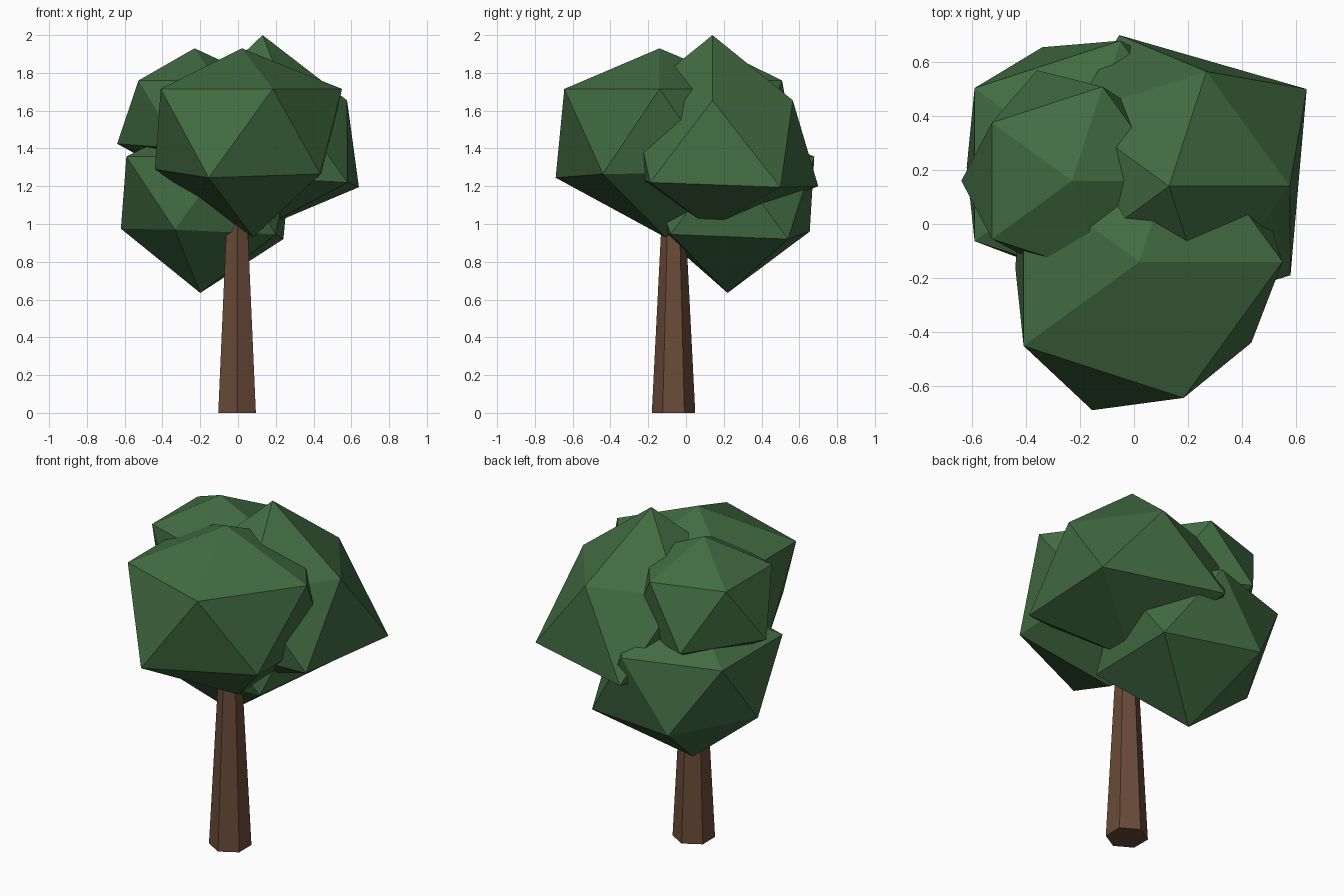
import bpy, bmesh, math
from mathutils import Vector

if "Cube" in bpy.data.objects:
    bpy.data.objects.remove(bpy.data.objects["Cube"])


def material(name, rgb):
    m = bpy.data.materials.new(name)
    m.diffuse_color = (*rgb, 1)
    m.use_nodes = True
    m.node_tree.nodes["Principled BSDF"].inputs["Base Color"].default_value = m.diffuse_color
    return m


leaf = material("leaf green", (0.054, 0.150, 0.054))
bark = material("bark brown", (0.140, 0.070, 0.040))


def add_object(name, bm, mat):
    bmesh.ops.recalc_face_normals(bm, faces=bm.faces)
    me = bpy.data.meshes.new(name)
    bm.to_mesh(me)
    bm.free()
    me.materials.append(mat)
    ob = bpy.data.objects.new(name, me)
    bpy.context.collection.objects.link(ob)
    return ob


def clump(name, top, bottom, radius, upper_z, lower_ring):
    """Icosahedron with a regular upper ring and an uneven lower ring."""
    bm = bmesh.new()
    bmesh.ops.create_icosphere(bm, subdivisions=1, radius=1)
    for v in bm.verts:
        co = v.co.copy()
        if co.z > 0.9:
            v.co = top
        elif co.z < -0.9:
            v.co = bottom
        elif co.z > 0:
            v.co = (top[0] + co.x * radius, top[1] + co.y * radius, upper_z)
        else:
            a = math.degrees(math.atan2(co.y, co.x))
            v.co = Vector(lower_ring[round((a + 36) / 72) % 5])
    return add_object(name, bm, leaf)


# Trunk: tapered six-sided post reaching into the foliage
bm = bmesh.new()
bmesh.ops.create_cone(bm, cap_ends=True, segments=6, radius1=0.115, radius2=0.054, depth=1.2)
for v in bm.verts:
    v.co += Vector((-0.005, -0.066, 0.6))
add_object("trunk", bm, bark)

# Foliage clumps; lower rings run anticlockwise from the front right
clump("front_foliage", (0.02, -0.14, 1.93), (0.08, -0.11, 0.93), 0.593, 1.715,
      [(0.435, -0.44, 1.265), (0.45, 0.17, 1.27), (-0.15, 0.37, 1.27),
       (-0.44, -0.16, 1.29), (-0.155, -0.69, 1.245)])
clump("right_foliage", (0.13, 0.14, 2.0), (0.13, 0.13, 0.98), 0.5, 1.655,
      [(0.58, -0.19, 1.22), (0.64, 0.50, 1.195), (-0.055, 0.70, 1.20),
       (-0.31, 0.14, 1.25), (0.0, -0.28, 1.25)])
clump("left_foliage", (-0.23, 0.16, 1.93), (-0.23, 0.16, 1.2), 0.41, 1.76,
      [(0.10, -0.05, 1.40), (0.10, 0.37, 1.40), (-0.36, 0.57, 1.42),
       (-0.64, 0.16, 1.425), (-0.31, -0.17, 1.40)])
clump("low_foliage", (-0.20, 0.22, 1.55), (-0.20, 0.22, 0.635), 0.54, 1.357,
      [(0.20, -0.08, 0.945), (0.24, 0.54, 0.92), (-0.34, 0.655, 0.96),
       (-0.62, 0.21, 0.975), (-0.335, -0.16, 0.97)])
